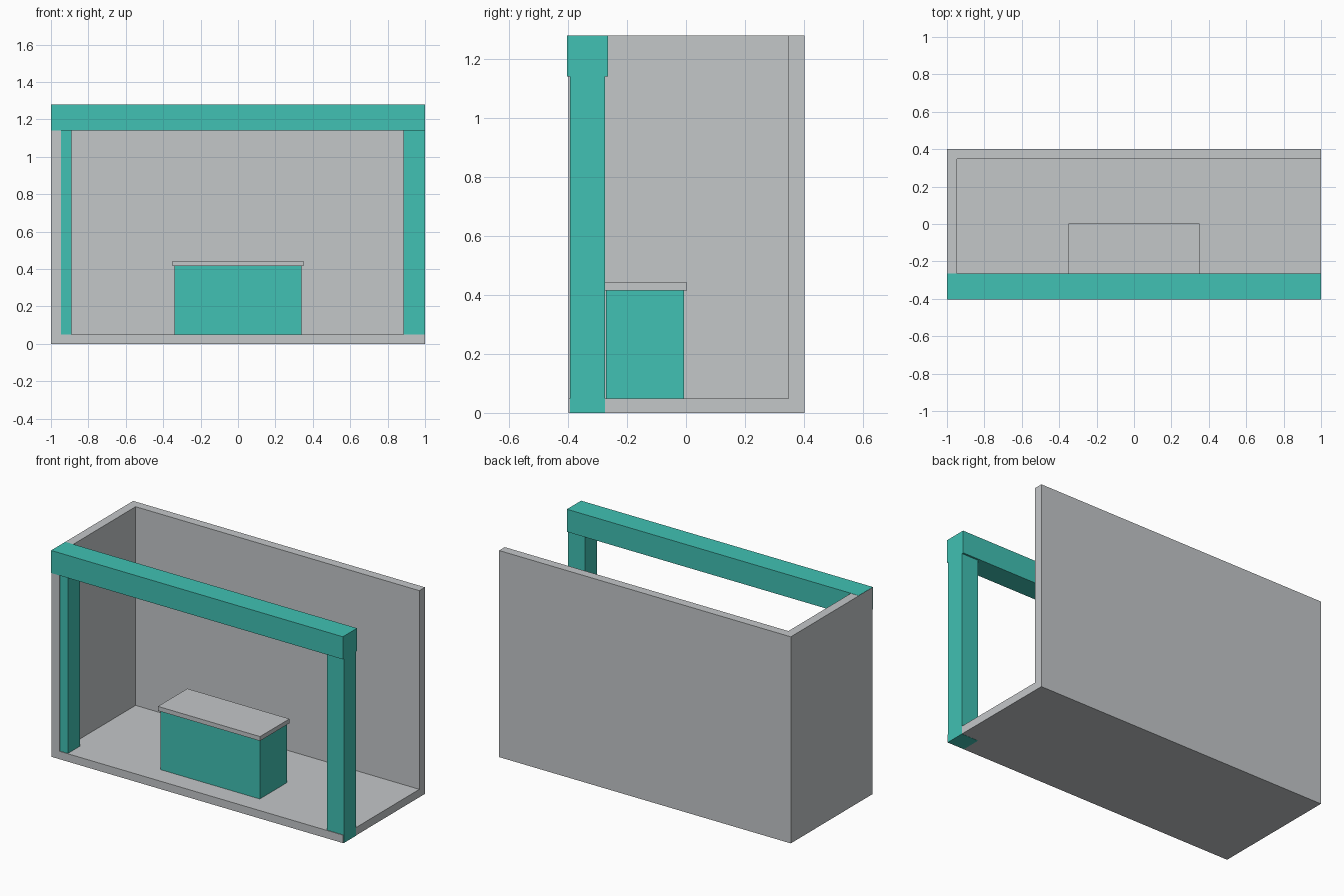
import bpy

if "Cube" in bpy.data.objects:
    bpy.data.objects.remove(bpy.data.objects["Cube"])


def material(name, rgb):
    m = bpy.data.materials.new(name)
    m.diffuse_color = (*rgb, 1.0)
    m.use_nodes = True
    m.node_tree.nodes["Principled BSDF"].inputs["Base Color"].default_value = m.diffuse_color
    return m


teal = material("teal", (0.052, 0.533, 0.451))
grey = material("light grey", (0.552, 0.571, 0.584))


def box(name, mat, x, y, z):
    """Box spanning the given (min, max) range on each axis."""
    bpy.ops.mesh.primitive_cube_add(
        size=1, location=[(a + b) / 2 for a, b in (x, y, z)])
    ob = bpy.context.object
    ob.name = name
    ob.scale = [b - a for a, b in (x, y, z)]
    bpy.ops.object.transform_apply(location=False, rotation=False, scale=True)
    ob.data.materials.append(mat)
    return ob


FRONT, BACK, TOP = -0.398, 0.402, 1.28
FLOOR, WALL = 0.049, 0.055

# Booth shell: floor, back wall and one side wall, open on the right
box("floor", grey, (-1, 1), (FRONT, BACK), (0, FLOOR))
box("back_wall", grey, (-1, 1), (BACK - WALL, BACK), (FLOOR, TOP))
box("side_wall", grey, (-1, -1 + WALL), (FRONT, BACK - WALL), (FLOOR, TOP))

# Front frame: two posts and a beam, offset a hair to avoid coplanar faces
POST_Y = (-0.394, -0.275)
box("left_post", teal, (-0.999, -0.89), POST_Y, (0.001, 1.141))
box("right_post", teal, (0.885, 1.001), POST_Y, (-0.001, 1.141))
box("beam", teal, (-0.999, 1.001), (-0.403, -0.264), (1.141, TOP + 0.001))

# Counter with overhanging top
box("counter_body", teal, (-0.34, 0.34), (-0.272, -0.006), (FLOOR, 0.416))
box("counter_top", grey, (-0.35, 0.35), (-0.284, 0.004), (0.416, 0.443))
